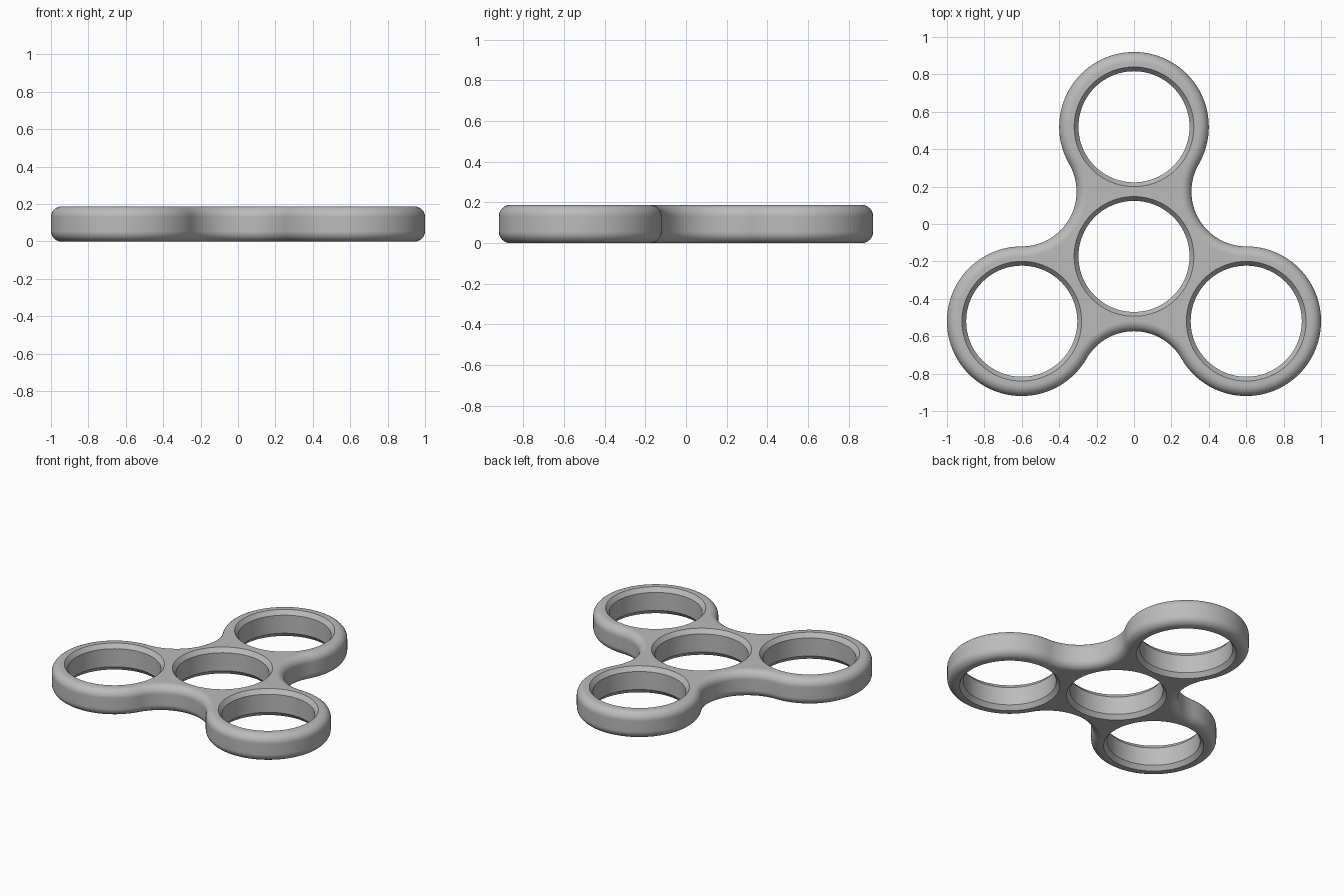
import bpy
import bmesh
from math import sin, cos, radians, pi
from mathutils import Vector

cube = bpy.data.objects.get("Cube")
if cube:
    bpy.data.objects.remove(cube)

SPACING = 0.693              # hub centre to lobe centre
LOBE_R = 0.40                # outer radius of each lobe
NECK_R = SPACING - LOBE_R    # concave radius between lobes
HEIGHT = 0.187
ROUND = 0.055                # rounding of the outer edges
HOLE_R, RIM_R, RIM_DEPTH = 0.297, 0.32, 0.03
HUB = Vector((0, -SPACING / 4))


def polar(angle, radius):
    return Vector((cos(angle), sin(angle))) * radius


def outline(inset):
    """Three convex lobe arcs joined by three tangent concave arcs."""
    points = []
    for arm in range(3):
        a = radians(90 + 120 * arm)
        lobe = HUB + polar(a, SPACING)
        neck = HUB + polar(a + pi / 3, SPACING)
        for i in range(64):
            points.append(lobe + polar(a + radians(-120 + 240 * i / 64), LOBE_R - inset))
        for i in range(32):
            points.append(neck + polar(a + radians(-60 - 120 * i / 32), NECK_R + inset))
    return points


def circle(centre, radius, count=96):
    return [centre + polar(2 * pi * i / count, radius) for i in range(count)]


def skin(bm, rings):
    """Join a stack of (points, z) rings; return the two end loops of edges."""
    loops = [[bm.verts.new((p.x, p.y, z)) for p in pts] for pts, z in rings]
    n = len(loops[0])
    for low, high in zip(loops, loops[1:]):
        for i in range(n):
            j = (i + 1) % n
            bm.faces.new((low[i], low[j], high[j], high[i]))
    return [[bm.edges.get((loop[i], loop[(i + 1) % n])) for i in range(n)]
            for loop in (loops[0], loops[-1])]


bm = bmesh.new()

# Outer wall with rounded top and bottom edges
STEPS = 8
lower = []
for i in range(STEPS + 1):
    t = pi / 2 * i / STEPS
    lower.append((ROUND * (1 - sin(t)), ROUND * (1 - cos(t))))
profile = lower + [(inset, HEIGHT - z) for inset, z in reversed(lower)]
bottom, top = skin(bm, [(outline(inset), z) for inset, z in profile])

# Four bearing holes with chamfered rims
centres = [HUB] + [HUB + polar(radians(90 + 120 * k), SPACING) for k in range(3)]
for c in centres:
    low, high = skin(bm, [(circle(c, RIM_R), 0), (circle(c, HOLE_R), RIM_DEPTH),
                          (circle(c, HOLE_R), HEIGHT - RIM_DEPTH), (circle(c, RIM_R), HEIGHT)])
    bottom += low
    top += high

# Flat top and bottom faces around the holes
for edges, up in ((bottom, -1), (top, 1)):
    bmesh.ops.triangle_fill(bm, edges=edges, use_beauty=True, normal=(0, 0, up))
bmesh.ops.recalc_face_normals(bm, faces=bm.faces)

mesh = bpy.data.meshes.new("spinner_body")
bm.to_mesh(mesh)
bm.free()
body = bpy.data.objects.new("spinner_body", mesh)
bpy.context.collection.objects.link(body)

# Plain grey finish
grey = bpy.data.materials.new("plain_grey")
grey.use_nodes = True
colour = (0.5, 0.5, 0.5, 1)
grey.diffuse_color = colour
grey.node_tree.nodes["Principled BSDF"].inputs["Base Color"].default_value = colour
mesh.materials.append(grey)

# Smooth curves, crisp rims, flat caps
bpy.ops.object.select_all(action='DESELECT')
body.select_set(True)
bpy.context.view_layer.objects.active = body
bpy.ops.object.shade_smooth_by_angle(angle=radians(30))
weighted = body.modifiers.new("flat_caps", 'WEIGHTED_NORMAL')
weighted.keep_sharp = True
